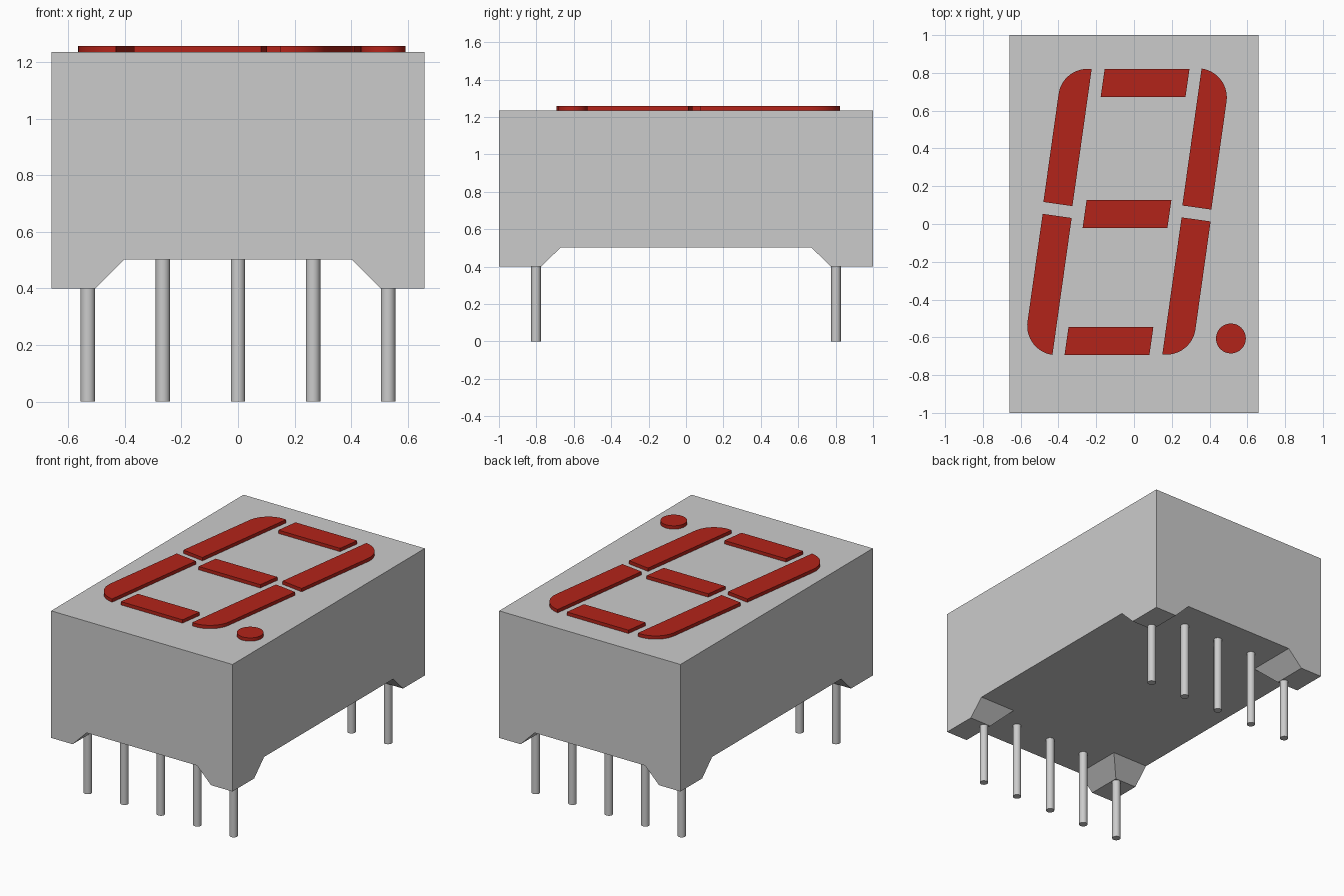
import bpy
import bmesh
from math import cos, sin, pi, radians
from mathutils import Vector

if "Cube" in bpy.data.objects:
    bpy.data.objects.remove(bpy.data.objects["Cube"])

BASE, RECESS, TOP, FACE = 0.4, 0.502, 1.236, 1.258


def prism(name, outline, start, sweep, mat=None):
    """Extrude a closed outline; outline points are 3D offsets from start."""
    bm = bmesh.new()
    face = bm.faces.new([bm.verts.new(Vector(p) + Vector(start)) for p in outline])
    ext = bmesh.ops.extrude_face_region(bm, geom=[face])
    verts = [g for g in ext["geom"] if isinstance(g, bmesh.types.BMVert)]
    bmesh.ops.translate(bm, verts=verts, vec=sweep)
    bmesh.ops.recalc_face_normals(bm, faces=bm.faces)
    mesh = bpy.data.meshes.new(name)
    bm.to_mesh(mesh)
    bm.free()
    obj = bpy.data.objects.new(name, mesh)
    bpy.context.collection.objects.link(obj)
    if mat:
        mesh.materials.append(mat)
    return obj


def smooth(obj):
    bpy.ops.object.select_all(action='DESELECT')
    obj.select_set(True)
    bpy.context.view_layer.objects.active = obj
    bpy.ops.object.shade_smooth_by_angle(angle=radians(30))


# Housing block with two crossing channels underneath, leaving corner feet
housing = prism("housing", [(-0.66, -1, 0), (0.66, -1, 0), (0.66, 1, 0), (-0.66, 1, 0)],
                (0, 0, BASE), (0, 0, TOP - BASE))


def channel(low, high):
    slope = (low - high) / (RECESS - BASE)
    wide = low + slope * 0.1
    return [(-wide, BASE - 0.1), (wide, BASE - 0.1), (high, RECESS), (-high, RECESS)]


cutters = [
    prism("channel_lengthwise", [(a, 0, z) for a, z in channel(0.504, 0.402)],
          (0, -1.2, 0), (0, 2.4, 0)),
    prism("channel_crosswise", [(0, a, z) for a, z in channel(0.774, 0.671)],
          (-0.9, 0, 0), (1.8, 0, 0)),
]
bpy.context.view_layer.objects.active = housing
for cutter in cutters:
    cutter.hide_render = True
    mod = housing.modifiers.new(cutter.name, 'BOOLEAN')
    mod.operation = 'DIFFERENCE'
    mod.solver = 'EXACT'
    mod.object = cutter
    bpy.ops.object.modifier_apply(modifier=mod.name)
for cutter in cutters:
    bpy.data.objects.remove(cutter)

# Two rows of five round pins
for row, y in (("front", -0.802), ("back", 0.802)):
    for i in range(5):
        bpy.ops.mesh.primitive_cylinder_add(vertices=24, radius=0.0255, depth=RECESS + 0.02,
                                            location=((i - 2) * 0.2655, y, (RECESS + 0.02) / 2))
        pin = bpy.context.object
        pin.name = f"pin_{row}_{i + 1}"
        smooth(pin)

# Red display segments
red = bpy.data.materials.new("segment_red")
red.diffuse_color = (0.45, 0.017, 0.01, 1)
red.use_nodes = True
red.node_tree.nodes["Principled BSDF"].inputs["Base Color"].default_value = red.diffuse_color


def segment(name, points):
    obj = prism(name, [(x, y, 0) for x, y in points], (0, 0, TOP - 0.01),
                (0, 0, FACE - TOP + 0.01), red)
    smooth(obj)


# Slanted horizontal bars
for name, cx, cy in (("top", 0.0585, 0.746), ("middle", -0.037, 0.053), ("bottom", -0.1325, -0.619)):
    segment(f"segment_{name}", [(cx + sx * 0.2245 + sy * 0.0105, cy + sy * 0.074)
                                for sx, sy in ((-1, -1), (1, -1), (1, 1), (-1, 1))])

# Tilted vertical bars, each with one fully rounded outer corner
TILT, WIDTH = radians(8), 0.155
along = Vector((sin(TILT), cos(TILT)))
across = Vector((cos(TILT), -sin(TILT)))


def rounded_bar(inner, length, side):
    centre = inner + along * (length - WIDTH)
    arc = [centre + WIDTH * (across * side * cos(t) + along * sin(t))
           for t in (i * pi / 32 for i in range(17))]
    return [inner, inner + across * side * WIDTH] + arc


pivot = Vector((-0.037, 0.065))
for upper, lower, inner, side in (("upper_left", "lower_right", Vector((-0.326, 0.095)), -1),
                                  ("upper_right", "lower_left", Vector((0.256, 0.098)), 1)):
    outline = rounded_bar(inner, 0.732, side)
    segment(f"segment_{upper}", outline)
    # The lower bar is the upper one turned half round
    segment(f"segment_{lower}", [2 * pivot - p for p in outline])

# Decimal point
segment("decimal_point", [(0.513 + 0.079 * cos(i * pi / 24), -0.606 + 0.079 * sin(i * pi / 24))
                          for i in range(48)])
